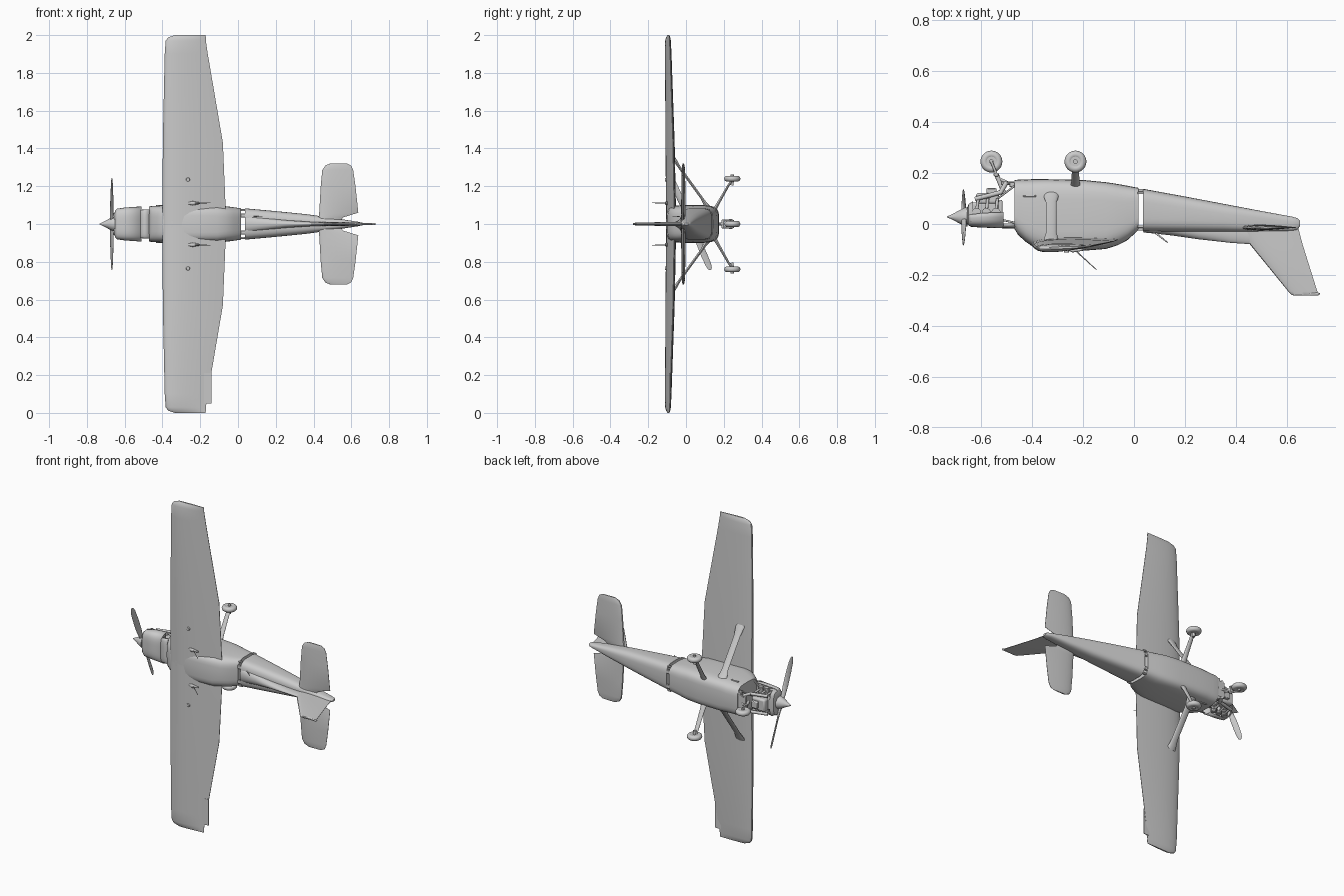
import bpy, bmesh, math
from mathutils import Vector as V

if "Cube" in bpy.data.objects:
    bpy.data.objects.remove(bpy.data.objects["Cube"])

def loft(name, rings, closed=True, caps=True, thick=0):
    bm = bmesh.new()
    rows = [[bm.verts.new(p) for p in r] for r in rings]
    n = len(rows[0])
    for a, b in zip(rows, rows[1:]):
        for i in range(n if closed else n - 1):
            j = (i + 1) % n
            bm.faces.new((a[i], a[j], b[j], b[i]))
    if caps and closed:
        bm.faces.new(rows[0])
        bm.faces.new(rows[-1])
    bmesh.ops.recalc_face_normals(bm, faces=bm.faces)
    me = bpy.data.meshes.new(name)
    bm.to_mesh(me)
    bm.free()
    ob = bpy.data.objects.new(name, me)
    bpy.context.collection.objects.link(ob)
    if thick:
        ob.modifiers.new("shell", 'SOLIDIFY').thickness = thick
    return ob

def oval(x, top, bot, hw, e=3.5, n=40, arc=(0, 2 * math.pi)):
    """Superellipse cross-section in the y-z plane."""
    cy, hy = (top + bot) / 2, (bot - top) / 2
    full = arc[1] - arc[0] > 6.2
    pts = []
    for i in range(n):
        t = arc[0] + (arc[1] - arc[0]) * i / (n if full else n - 1)
        c, s = math.cos(t), math.sin(t)
        pts.append((x, cy + hy * math.copysign(abs(s) ** (2 / e), s),
                    1 + hw * math.copysign(abs(c) ** (2 / e), c)))
    return pts

def foil(le, te, t, n=12, upper=.5):
    """Aerofoil outline as (x, offset) pairs; negative offset is the upper side."""
    def h(u):
        return 10 * t * (.2969 * u ** .5 - .126 * u - .3516 * u * u + .2843 * u ** 3 - .1015 * u ** 4) + .0015
    us = [(1 - math.cos(math.pi * i / n)) / 2 for i in range(n + 1)]
    top = [(u, -h(u) * upper) for u in us]
    low = [(u, h(u) * (1 - upper)) for u in reversed(us[1:])]
    return [(le + u * (te - le), o, u) for u, o in top + low]

def rod(name, stations, n=14):
    """Oval tube: stations of (point, half chord, half thickness), chord along x where possible."""
    d = (V(stations[-1][0]) - V(stations[0][0])).normalized()
    ref = V((1, 0, 0)) if abs(d.x) < .9 else V((0, 0, 1))
    u = (ref - d * ref.dot(d)).normalized()
    v = d.cross(u)
    return loft(name, [[V(p) + u * a * math.cos(k * 2 * math.pi / n) + v * b * math.sin(k * 2 * math.pi / n)
                        for k in range(n)] for p, a, b in stations])

def pipe(name, a, b, r):
    return rod(name, [(a, r, r), (b, r, r)])

def box(name, c, s, bev=.004):
    bpy.ops.mesh.primitive_cube_add(size=1, location=c)
    ob = bpy.context.object
    ob.name = name
    ob.scale = s
    bpy.ops.object.transform_apply(location=False, rotation=False, scale=True)
    if bev:
        m = ob.modifiers.new("bevel", 'BEVEL')
        m.width, m.segments = bev, 2
    return ob

# Cabin and tail cone, separated by a narrow open joint
loft("cabin", [oval(*s) for s in [
    (-.47, -.018, .172, .093, 4), (-.455, -.043, .174, .095, 4), (-.425, -.07, .175, .097, 4),
    (-.396, -.09, .176, .099, 4), (-.35, -.104, .176, .1, 4.5), (-.2, -.105, .173, .1, 4.5),
    (-.11, -.098, .164, .098, 4.5), (-.063, -.083, .157, .094, 4), (-.025, -.063, .15, .089, 4),
    (.017, -.024, .142, .083, 4)]])
loft("tail_cone", [oval(*s) for s in [
    (.036, -.029, .138, .083, 4), (.2, -.03, .108, .068, 3.5), (.353, -.03, .079, .053, 3),
    (.5, -.029, .051, .033, 3), (.62, -.027, .029, .014, 2.5), (.642, -.022, .023, .011, 2.2),
    (.652, -.008, .012, .006, 2)]])
for y in (-.02, .05, .132):
    for s in (-1, 1):
        if y != .05:
            box("joint_bracket", (.026, y, 1 + s * .045), (.024, .012, .02), .002)
            box("joint_bracket", (.026, y + (.01 if y < 0 else -.01), 1 + s * .074), (.024, .01, .01), .002)
loft("dorsal_fairing", [oval(*s) for s in [
    (.037, -.033, 0, .045, 2), (.15, -.045, 0, .03, 2), (.255, -.06, 0, .02, 2),
    (.38, -.074, 0, .012, 2), (.47, -.08, 0, .008, 2)]])

# Wings and tailplanes, mirrored about the fuselage
wing = [(0, -.40, -.062, -.078, -.06, .05), (.43, -.398, -.08, -.084, -.068, .046),
        (.9, -.388, -.16, -.093, -.083, .032), (.97, -.383, -.17, -.094, -.086, .028),
        (.988, -.37, -.17, -.094, -.087, .02), (1.0, -.335, -.172, -.094, -.088, .007)]
stab = [(.01, .425, .53, 0, 0, .018), (.036, .427, .56, 0, 0, .018), (.06, .43, .637, 0, 0, .022),
        (.2, .438, .622, 0, 0, .02), (.285, .446, .61, 0, 0, .016),
        (.31, .462, .598, 0, 0, .012), (.321, .49, .575, 0, 0, .005)]
for s in (-1, 1):
    loft("wing", [[(x, yl + (yt - yl) * u + o, 1 + s * z) for x, o, u in foil(le, te, t, 14, .62)]
                  for z, le, te, yl, yt, t in wing])
    loft("tailplane", [[(x, -.014 + o, 1 + s * z) for x, o, u in foil(le, te, t)]
                       for z, le, te, a, b, t in stab])
loft("aileron_tab", [[(-.18, -.09, z), (-.14, -.085, z), (-.14, -.082, z), (-.18, -.082, z)] for z in (.05, .21)])

# Fin with tip light
loft("fin", [[(x, y, 1 + o) for x, o, u in foil(le, te, t)] for y, le, te, t in [
    (-.015, .41, .645, .022), (-.08, .455, .662, .021), (-.265, .606, .72, .013),
    (-.278, .618, .722, .01), (-.281, .63, .718, .004)]])
rod("tail_light", [((.69, -.276, 1), .005, .005), ((.722, -.275, 1), .006, .006), ((.73, -.274, 1), .002, .002)])

# Wing struts with end fairings, main gear, aerials, fuel caps
def wheel(c):
    bpy.ops.mesh.primitive_torus_add(location=c, major_radius=.0275, minor_radius=.0155,
                                     major_segments=36, minor_segments=14)
    bpy.context.object.name = "tyre"
    bpy.ops.mesh.primitive_cylinder_add(vertices=28, radius=.021, depth=.026, location=c)
    bpy.context.object.name = "wheel_rim"
    bpy.ops.mesh.primitive_cylinder_add(vertices=16, radius=.009, depth=.042, location=c)
    bpy.context.object.name = "axle"

for s in (-1, 1):
    def P(x, y, z):
        return (x, y, 1 + s * z)
    rod("wing_strut", [(P(-.325, .118, .088), .03, .012), (P(-.325, .1, .11), .027, .01),
                       (P(-.325, .085, .135), .021, .007), (P(-.325, -.035, .3), .021, .007),
                       (P(-.325, -.05, .325), .026, .009), (P(-.325, -.068, .35), .03, .011)])
    rod("main_gear_leg", [(P(-.23, .15, .075), .02, .011), (P(-.23, .168, .105), .016, .008),
                          (P(-.23, .225, .205), .013, .006), (P(-.23, .24, .225), .014, .008)])
    wheel(P(-.23, .245, .24))
    pipe("axle_stub", P(-.23, .243, .205), P(-.23, .245, .24), .009)
    rod("aerial", [(P(-.24, -.095, .11), .003, .003), (P(-.147, -.18, .112), .0015, .0015)])
    rod("aerial_base", [(P(-.262, -.1, .11), .006, .004), (P(-.24, -.104, .11), .011, .008),
                        (P(-.2, -.101, .11), .004, .004)])
    rod("fuel_cap", [(P(-.265, -.095, .235), .012, .012), (P(-.265, -.111, .235), .009, .009)])
    box("entry_step", P(-.41, .11, .095), (.05, .008, .012), .002)
rod("rear_aerial", [((.085, -.035, 1.04), .004, .002), ((.132, -.073, 1.04), .002, .001)])

# Nose gear
wheel((-.56, .245, 1))
for s in (-1, 1):
    pipe("nose_fork", (-.56, .245, 1 + s * .021), (-.54, .195, 1 + s * .019), .005)
box("fork_crown", (-.541, .194, 1), (.02, .014, .046))
pipe("nose_leg", (-.541, .197, 1), (-.51, .12, 1), .009)
pipe("nose_leg_brace", (-.535, .18, 1), (-.47, .15, 1), .006)

# Upper cowling shell and nose bowl
half = (math.pi, 2 * math.pi)
loft("upper_cowl", [oval(x, t, b, w, 3.5, 28, half) for x, t, b, w in [
    (-.652, -.004, .075, .07), (-.64, -.011, .085, .081), (-.6, -.014, .1, .087),
    (-.512, -.017, .11, .093)]], closed=False, thick=.004)
loft("cowl_rear_strip", [oval(x, -.017, .02, w, 3.5, 20, half) for x, w in
     [(-.515, .075), (-.468, .078)]], closed=False, thick=.004)
loft("nose_bowl", [oval(*s) for s in [(-.656, 0, .06, .055, 3), (-.65, -.004, .078, .07, 3.5),
                                      (-.632, -.008, .09, .079, 3.5)]])

# Exposed engine, exhaust and mounting frame
box("crankcase", (-.585, .045, 1), (.11, .08, .07), .008)
box("sump", (-.575, .1, 1), (.09, .045, .075), .01)
box("accessory_case", (-.527, .06, 1), (.02, .07, .06), .005)
for s in (-1, 1):
    for i in range(3):
        x = -.618 + .038 * i
        for k in range(4):
            pipe("cylinder_fin", (x, .045, 1 + s * (.036 + .01 * k)), (x, .045, 1 + s * (.042 + .01 * k)), .018)
        pipe("cylinder_barrel", (x, .045, 1 + s * .03), (x, .045, 1 + s * .076), .014)
        pipe("exhaust_stub", (x, .05, 1 + s * .062), (x + .006, .1, 1 + s * .055), .006)
    pipe("exhaust_pipe", (-.625, .098, 1 + s * .055), (-.52, .125, 1 + s * .055), .009)
    pipe("exhaust_outlet", (-.525, .122, 1 + s * .055), (-.5, .165, 1 + s * .05), .009)
    pipe("engine_mount", (-.535, .02, 1 + s * .03), (-.468, .005, 1 + s * .075), .004)
    pipe("engine_mount", (-.535, .1, 1 + s * .03), (-.468, .15, 1 + s * .07), .004)
    box("firewall_fitting", (-.478, .155, 1 + s * .05), (.022, .02, .035), .003)
box("carburettor", (-.56, .128, 1), (.04, .025, .04))
box("lower_frame", (-.495, .16, 1), (.055, .012, .1), .003)

# Spinner, hub and two-bladed propeller
loft("spinner", [oval(x, .028 - r, .028 + r, r, 2, 28) for x, r in
     [(-.735, .001), (-.72, .008), (-.7, .018), (-.68, .029), (-.662, .037), (-.653, .038)]])
d = V((0, .104, -.243)).normalized()
side = d.cross(V((1, 0, 0)))
for s in (-1, 1):
    rings = []
    for r, w, t, a in [(.015, .009, .008, 60), (.05, .013, .007, 45), (.1, .017, .005, 30), (.18, .018, .0035, 20),
                       (.235, .016, .0025, 15), (.256, .011, .002, 13), (.264, .004, .001, 12)]:
        a = math.radians(a)
        u = side * s * math.cos(a) + V((1, 0, 0)) * math.sin(a)
        n = u.cross(d)
        rings.append([V((-.668, .026, 1)) + d * s * r + u * w * math.cos(k * math.pi / 8)
                      + n * t * math.sin(k * math.pi / 8) for k in range(16)])
    loft("propeller_blade", rings)

# Smooth shading with sharp creases kept
for ob in bpy.data.objects:
    ob.select_set(True)
    bpy.context.view_layer.objects.active = ob
bpy.ops.object.shade_smooth_by_angle(angle=math.radians(35))
